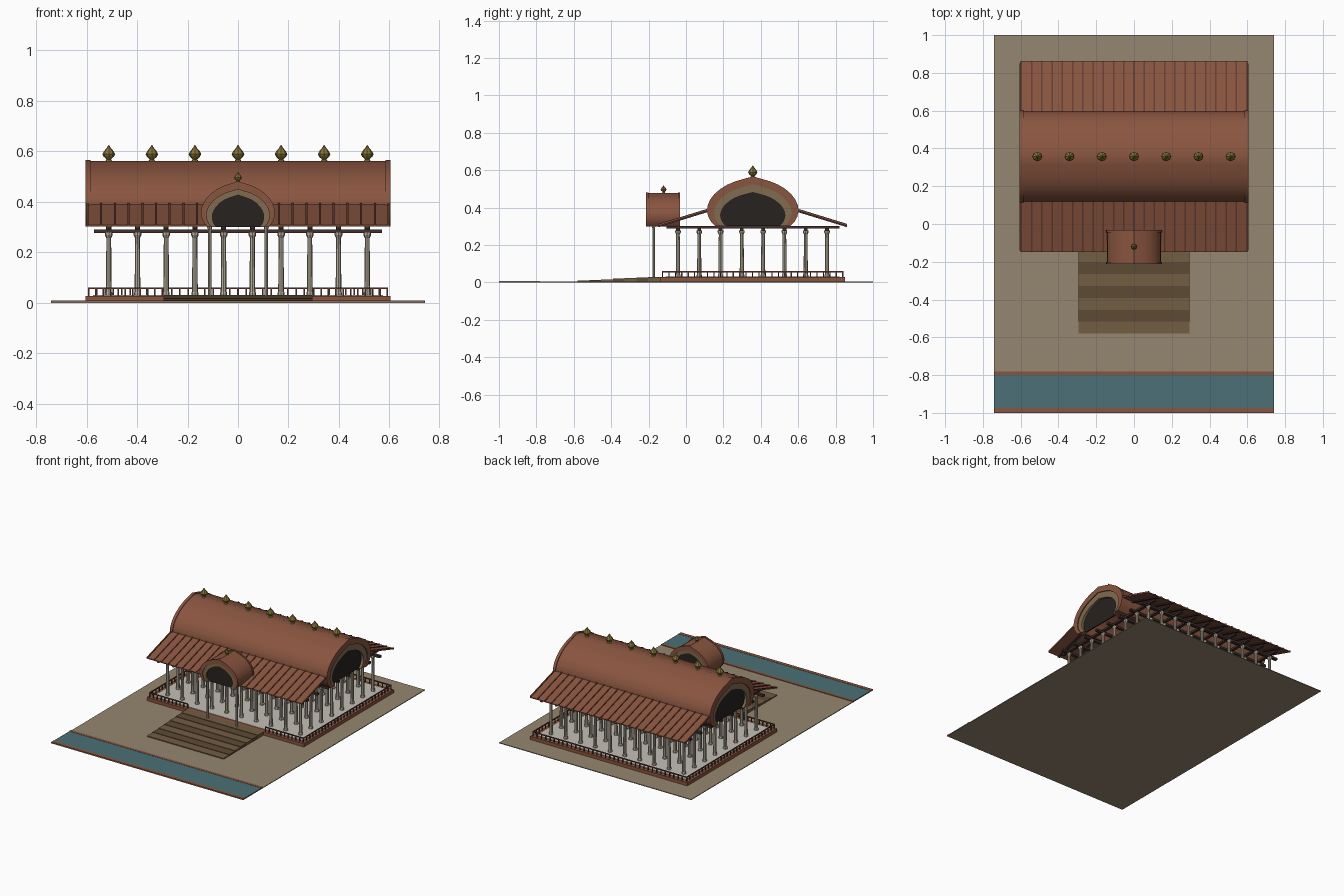
import bpy, bmesh, math
from mathutils import Vector

if "Cube" in bpy.data.objects:
    bpy.data.objects.remove(bpy.data.objects["Cube"])


def material(name, r, g, b):
    m = bpy.data.materials.new(name)
    m.diffuse_color = (r, g, b, 1)
    m.use_nodes = True
    m.node_tree.nodes["Principled BSDF"].inputs["Base Color"].default_value = m.diffuse_color
    return m


BRICK = material("terracotta", 0.25, 0.09, 0.05)
BRICK_DARK = material("dark_terracotta", 0.13, 0.045, 0.03)
STONE = material("stone", 0.46, 0.41, 0.32)
FLOOR = material("pale_floor", 0.55, 0.52, 0.47)
SAND = material("sand", 0.30, 0.24, 0.16)
WATER = material("water", 0.07, 0.16, 0.18)
WOOD = material("wood", 0.17, 0.11, 0.055)
WOOD_DARK = material("dark_wood", 0.11, 0.07, 0.035)
BEAM = material("beam", 0.05, 0.03, 0.025)
TAN = material("tan_trim", 0.22, 0.15, 0.08)
VOID = material("shadow", 0.02, 0.016, 0.014)
GOLD = material("gilt", 0.24, 0.18, 0.04)


def finish(name, bm, mat, smooth=False):
    bmesh.ops.recalc_face_normals(bm, faces=bm.faces)
    me = bpy.data.meshes.new(name)
    bm.to_mesh(me)
    bm.free()
    me.materials.append(mat)
    ob = bpy.data.objects.new(name, me)
    bpy.context.collection.objects.link(ob)
    if smooth:
        bpy.context.view_layer.objects.active = ob
        ob.select_set(True)
        bpy.ops.object.shade_smooth_by_angle(angle=math.radians(35))
        ob.select_set(False)
    return ob


def boxes(name, items, mat):
    """items: (x0, x1, y0, y1, z0, z1) boxes joined in one object"""
    bm = bmesh.new()
    for x0, x1, y0, y1, z0, z1 in items:
        vs = bmesh.ops.create_cube(bm, size=1)["verts"]
        for v in vs:
            v.co = Vector((x0 if v.co.x < 0 else x1,
                           y0 if v.co.y < 0 else y1,
                           z0 if v.co.z < 0 else z1))
    return finish(name, bm, mat)


def lathes(name, profile, spots, mat, sides=8, smooth=False):
    """Spin an (r, z) profile at each of the spots"""
    bm = bmesh.new()
    for sx, sy in spots:
        rings = [[bm.verts.new((sx + r * math.cos(2 * math.pi * k / sides),
                                sy + r * math.sin(2 * math.pi * k / sides), z))
                  for k in range(sides)] for r, z in profile]
        for a, b in zip(rings, rings[1:]):
            for k in range(sides):
                n = (k + 1) % sides
                bm.faces.new((a[k], a[n], b[n], b[k]))
        bm.faces.new(rings[0])
        bm.faces.new(rings[-1])
    return finish(name, bm, mat, smooth)


# horseshoe arch, half profile in unit width and height
HALF = [(0.82, 0), (0.91, 0.08), (0.97, 0.18), (1, 0.3), (0.985, 0.41), (0.93, 0.53),
        (0.84, 0.64), (0.71, 0.745), (0.56, 0.83), (0.38, 0.90), (0.19, 0.95)]


def arch(w, h, z):
    right = [(u * w, z + v * h) for u, v in HALF]
    return right + [(0, z + h)] + [(-a, b) for a, b in reversed(right)]


def vault(name, place, outer, inner, a, b, mat):
    """Arch shell (or solid when inner is None) swept from a to b"""
    bm = bmesh.new()
    ends = []
    for t in (a, b):
        o = [bm.verts.new(place(t, *p)) for p in outer]
        i = [bm.verts.new(place(t, *p)) for p in inner] if inner else []
        ends.append(o + i[::-1])
        if inner:
            for k in range(len(o) - 1):
                bm.faces.new((o[k], o[k + 1], i[k + 1], i[k]))
        else:
            bm.faces.new(o)
    n = len(ends[0])
    for k in range(n):
        m = (k + 1) % n
        bm.faces.new((ends[0][k], ends[0][m], ends[1][m], ends[1][k]))
    return finish(name, bm, mat, True)


# ground and canal
boxes("ground", [(-0.74, 0.74, -1, 1, 0, 0.005)], SAND)
boxes("canal_water", [(-0.74, 0.74, -0.975, -0.80, 0.001, 0.0075)], WATER)
boxes("canal_banks", [(-0.74, 0.74, -1, -0.975, 0.001, 0.009),
                      (-0.74, 0.74, -0.80, -0.78, 0.001, 0.009)], BRICK)

# plinth and floor
boxes("plinth", [(-0.605, 0.605, -0.14, 0.85, 0, 0.028)], BRICK)
boxes("hall_floor", [(-0.575, 0.575, -0.11, 0.82, 0.02, 0.031)], FLOOR)

# broad shallow stairs
steps = [(-0.295, 0.295, -0.58 + 0.063 * i, -0.58 + 0.063 * (i + 1), 0.001, 0.011 + 0.003 * i)
         for i in range(7)]
boxes("stairs_light", steps[0::2], WOOD)
boxes("stairs_dark", steps[1::2], WOOD_DARK)

# railing around the plinth, open at the stairs
X, Y0, Y1 = 0.592, -0.126, 0.838
rail, t = [], 0.003
for s in (-1, 1):
    rail.append((s * X - t, s * X + t, Y0, Y1, 0.054, 0.061))
    a, b = sorted((s * X, s * 0.3))
    rail.append((a, b, Y0 - t, Y0 + t, 0.054, 0.061))
    for k in range(29):
        y = Y0 + (Y1 - Y0) * k / 28
        rail.append((s * X - t, s * X + t, y - t, y + t, 0.026, 0.058))
    for k in range(10):
        x = s * (0.3 + (X - 0.3) * k / 10)
        rail.append((x - t, x + t, Y0 - t, Y0 + t, 0.026, 0.058))
rail.append((-X, X, Y1 - t, Y1 + t, 0.054, 0.061))
for k in range(1, 36):
    x = -X + 2 * X * k / 36
    rail.append((x - t, x + t, Y1 - t, Y1 + t, 0.026, 0.058))
boxes("railing", rail, BRICK_DARK)

# grid of columns
xs = [-0.512 + 1.024 * i / 9 for i in range(10)]
ys = [-0.043 + 0.797 * i / 7 for i in range(8)]
COLUMN = [(0.014, 0.028), (0.014, 0.04), (0.0115, 0.044), (0.0095, 0.255),
          (0.010, 0.258), (0.015, 0.268), (0.015, 0.278)]
lathes("columns", COLUMN, [(x, y) for x in xs for y in ys], STONE)

# ceiling beams, two crossing layers
boxes("long_beams", [(-0.57, 0.57, y - 0.01, y + 0.01, 0.276, 0.291) for y in ys], BEAM)
boxes("cross_beams", [(x - 0.01, x + 0.01, -0.105, 0.822, 0.289, 0.303) for x in xs], BEAM)

# main barrel vault along x
CY = 0.357


def along_x(t, u, z):
    return (t, CY + u, z)


def along_y(t, u, z):
    return (u, t, z)


BASE = 0.303
outer, ring = arch(0.24, 0.26, BASE), arch(0.207, 0.222, BASE)
hole = arch(0.172, 0.178, BASE)
vault("main_vault", along_x, outer, ring, -0.598, 0.598, BRICK)
for s, side in ((-1, "left"), (1, "right")):
    vault(side + "_gable_rim", along_x, arch(0.245, 0.264, BASE), ring, s * 0.585, s * 0.605, BRICK)
    vault(side + "_gable_trim", along_x, ring, hole, s * 0.57, s * 0.598, TAN)
    vault(side + "_gable_panel", along_x, hole, None, s * 0.572, s * 0.58, VOID)

# sloping tiled eaves with raised ribs
for s, side in ((-1, "front"), (1, "back")):
    def slope_bar(items, name, mat):
        bm = bmesh.new()
        for x0, x1, lo, hi in items:
            vs = bmesh.ops.create_cube(bm, size=1)["verts"]
            for v in vs:
                top = hi if v.co.z > 0 else lo
                inner = v.co.y < 0
                v.co = Vector((x0 if v.co.x < 0 else x1,
                               CY + s * (0.235 if inner else 0.505),
                               (0.388 if inner else 0.305) + top))
        finish(name, bm, mat)
    slope_bar([(-0.6, 0.6, -0.003, 0.003)], side + "_eave", BRICK)
    slope_bar([(x - 0.004, x + 0.004, 0.001, 0.008)
               for x in [-0.596 + 1.192 * k / 22 for k in range(23)]],
              side + "_eave_ribs", BRICK_DARK)
    slope_bar([(x - 0.008, x + 0.008, -0.010, -0.002) for x in xs],
              side + "_rafters", BEAM)

# entrance porch vault along y
p_out, p_ring, p_hole = arch(0.142, 0.178, 0.3), arch(0.125, 0.15, 0.3), arch(0.102, 0.127, 0.3)
vault("porch_vault", along_y, p_out, p_ring, -0.207, -0.037, BRICK)
for a, b, end in ((-0.213, -0.2, "front"), (-0.044, -0.033, "back")):
    vault("porch_rim_" + end, along_y, arch(0.147, 0.182, 0.3), p_ring, a, b, BRICK)
vault("porch_trim", along_y, p_ring, p_hole, -0.207, -0.04, TAN)
vault("porch_panel", along_y, p_hole, None, -0.195, -0.045, VOID)
lathes("porch_posts", [(0.009, 0.02), (0.007, 0.03), (0.007, 0.29), (0.011, 0.303)],
       [(-0.112, -0.173), (0.112, -0.173)], STONE)

# gilt finials along both ridges
FINIAL = [(0.014, 0.0), (0.009, 0.008), (0.02, 0.018), (0.025, 0.028),
          (0.019, 0.04), (0.008, 0.053), (0.0015, 0.064)]
lathes("ridge_finials", [(r, z + 0.561) for r, z in FINIAL],
       [(-0.512 + 1.024 * i / 6, CY) for i in range(7)], GOLD)
lathes("porch_finial", [(r * 0.62, z * 0.62 + 0.479) for r, z in FINIAL], [(0, -0.12)], GOLD)
